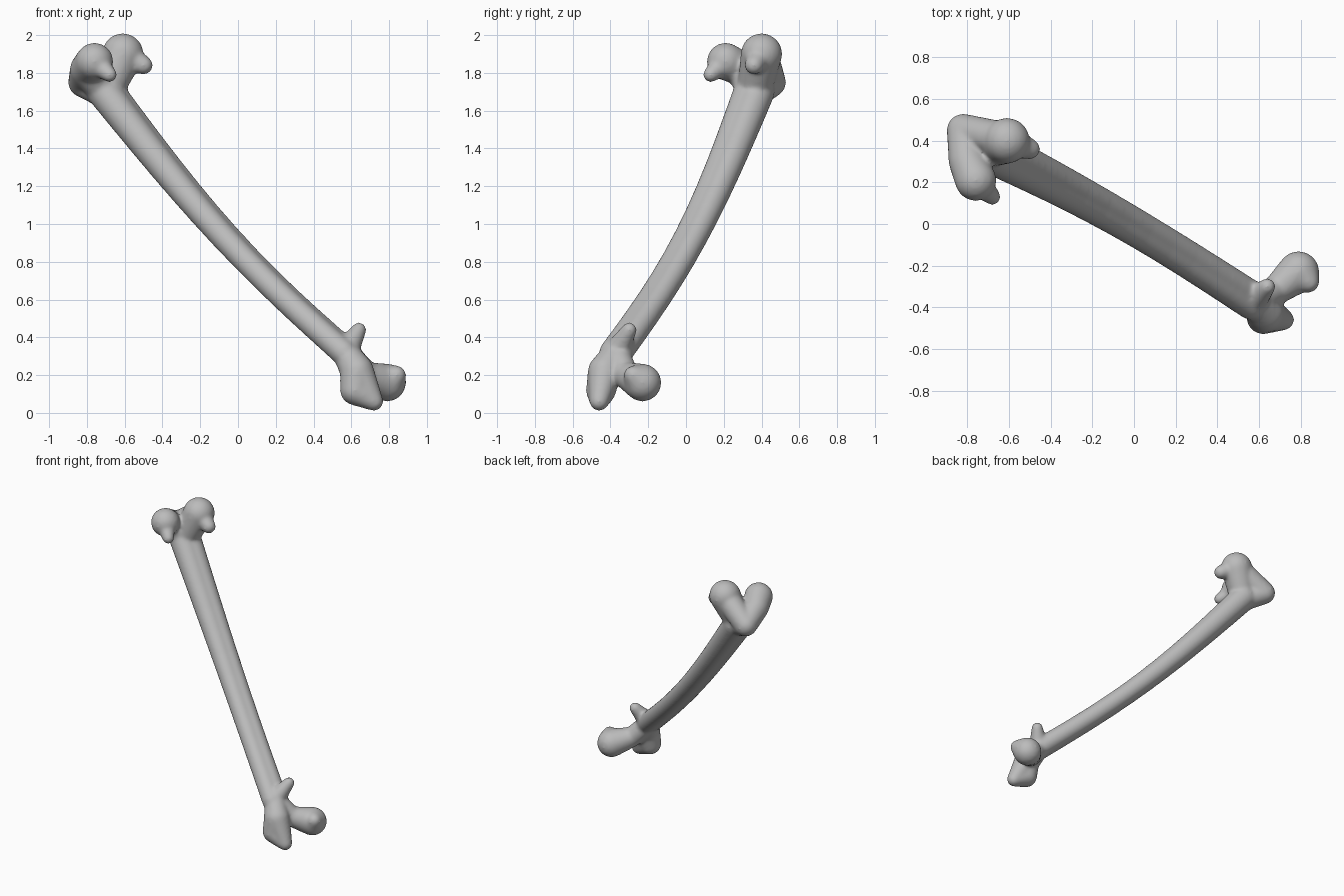
import bpy
import bmesh
from math import pi, sin
from mathutils import Vector

default_cube = bpy.data.objects.get("Cube")
if default_cube:
    bpy.data.objects.remove(default_cube)

# One plain grey for the whole bone
grey = (.5, .5, .5, 1)
bone_grey = bpy.data.materials.new("bone_grey")
bone_grey.use_nodes = True
bone_grey.diffuse_color = grey
shader = bone_grey.node_tree.nodes["Principled BSDF"]
shader.inputs["Base Color"].default_value = grey

# Unit directions shared by every rounded end
ball = bmesh.new()
bmesh.ops.create_icosphere(ball, subdivisions=3, radius=1)
directions = [vertex.co.normalized() for vertex in ball.verts]
ball.free()

bone_shape = bmesh.new()


def landmark(x, y, z, radius):
    """Rounded point of the bone, kept as position plus radius."""
    return Vector((x, y, z, radius))


def link(start, end, pinch=1):
    """Tapered capsule between two landmarks; pinch thins its start."""
    verts = []
    for point, radius in ((start.xyz, start.w * pinch), (end.xyz, end.w)):
        for direction in directions:
            verts.append(bone_shape.verts.new(point + direction * radius))
    bmesh.ops.convex_hull(bone_shape, input=verts)
    inside = [vertex for vertex in bone_shape.verts if not vertex.link_faces]
    bmesh.ops.delete(bone_shape, geom=inside, context="VERTS")


def chain(*landmarks):
    """Row of capsules running through the landmarks."""
    for start, end in zip(landmarks, landmarks[1:]):
        link(start, end)


# Shaft: a bowed line, doubled sideways for its oval section
shaft_top = landmark(-.7, .36, 1.7, .09)
shaft_base = landmark(.57, -.37, .32, .07)
bow = landmark(0, .03, -.08, -.01)
sideways = landmark(.01, .02, 0, 0)
steps = 12
for offset in (sideways, -sideways):
    line = []
    for step in range(steps + 1):
        along = step / steps
        line.append(shaft_top.lerp(shaft_base, along) + bow * sin(pi * along) + offset)
    chain(*line)

# Knee end: two condyles, each with a hooked knob
front_root = landmark(-.8, .3, 1.82, .09)
front_condyle = landmark(-.76, .21, 1.86, .1)
front_knob = landmark(-.68, .13, 1.79, .04)
chain(shaft_top, front_root, front_condyle)
link(front_condyle, front_knob, pinch=.7)

rear_condyle = landmark(-.61, .4, 1.9, .11)
rear_knob = landmark(-.5, .36, 1.84, .05)
chain(shaft_top, rear_condyle)
link(rear_condyle, rear_knob, pinch=.7)

# Kneecap groove joining the condyles
groove = landmark(-.82, .45, 1.75, .08)
chain(front_root, groove, shaft_top)
link(rear_condyle, groove, pinch=.8)

# Greater trochanter: a broad plate ending in a blunt point
plate = landmark(.63, -.43, .22, .09)
heel = landmark(.62, -.45, .12, .08)
tip = landmark(.72, -.46, .06, .05)
chain(shaft_base, plate, heel, tip, plate)

# Lesser trochanter
spur = landmark(.64, -.3, .44, .04)
chain(shaft_base, spur)

# Neck and head
neck = landmark(.68, -.32, .2, .07)
head = landmark(.79, -.23, .16, .1)
rim = landmark(.84, -.28, .2, .05)
chain(shaft_base, neck)
link(neck, head)
link(head, rim)

mesh = bpy.data.meshes.new("bone")
bone_shape.to_mesh(mesh)
bone_shape.free()
mesh.materials.append(bone_grey)
bone = bpy.data.objects.new("bone", mesh)
bpy.context.scene.collection.objects.link(bone)

# Fuse the parts into one skin and soften the joins
fuse = bone.modifiers.new("fuse", "REMESH")
fuse.mode = "VOXEL"
fuse.voxel_size = .01
fuse.use_smooth_shade = True
soften = bone.modifiers.new("soften", "SMOOTH")
soften.factor = .5
soften.iterations = 15
